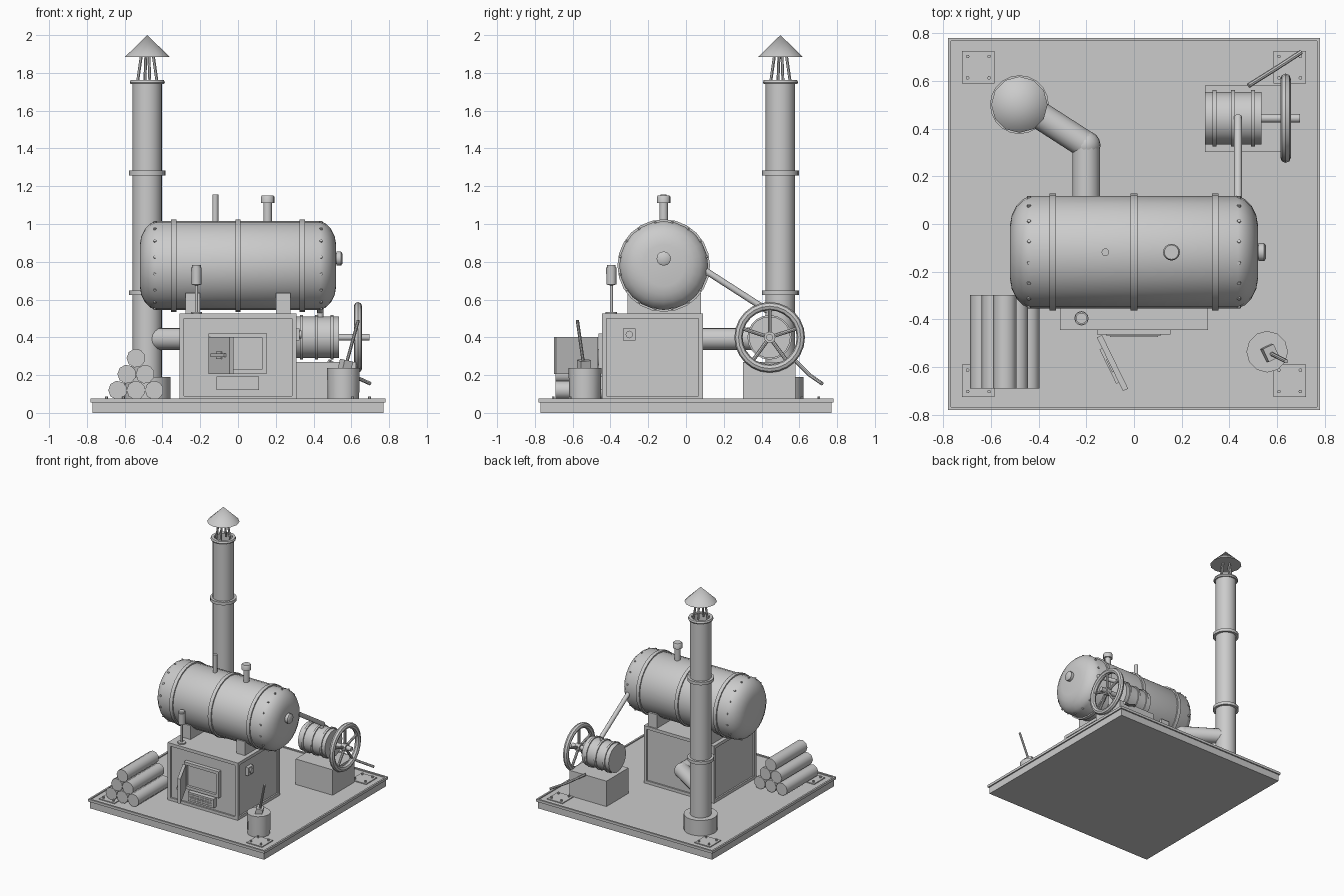
import bpy, bmesh, math
from mathutils import Vector, Matrix

if "Cube" in bpy.data.objects:
    bpy.data.objects.remove(bpy.data.objects["Cube"])

grey = bpy.data.materials.new("plain grey")
grey.diffuse_color = (0.6, 0.6, 0.6, 1)
grey.use_nodes = True
grey.node_tree.nodes["Principled BSDF"].inputs["Base Color"].default_value = grey.diffuse_color


def finish(name, bm):
    bmesh.ops.recalc_face_normals(bm, faces=bm.faces)
    me = bpy.data.meshes.new(name)
    bm.to_mesh(me)
    bm.free()
    me.materials.append(grey)
    ob = bpy.data.objects.new(name, me)
    bpy.context.collection.objects.link(ob)
    return ob


def box(name, x, y, z, inset=None):
    """Box from ranges; inset = (test on normal, border, depth)."""
    bm = bmesh.new()
    size = Vector((x[1] - x[0], y[1] - y[0], z[1] - z[0]))
    mid = Vector((sum(x) / 2, sum(y) / 2, sum(z) / 2))
    bmesh.ops.create_cube(bm, size=1, matrix=Matrix.Translation(mid) @ Matrix.Diagonal((*size, 1)))
    if inset:
        bm.normal_update()
        for f in [f for f in bm.faces if inset[0](f.normal)]:
            n = f.normal.copy()
            bmesh.ops.inset_individual(bm, faces=[f], thickness=inset[1])
            ret = bmesh.ops.extrude_discrete_faces(bm, faces=[f])
            bmesh.ops.translate(bm, verts=ret["faces"][0].verts, vec=-n * inset[2])
    return finish(name, bm)


def lathe(name, profile, origin, axis=(0, 0, 1), segs=16):
    """Spin (distance along axis, radius) points around the axis."""
    bm = bmesh.new()
    m = Matrix.Translation(origin) @ Vector(axis).to_track_quat('Z', 'Y').to_matrix().to_4x4()
    rings = []
    for h, r in profile:
        if r == 0:
            rings.append([bm.verts.new(m @ Vector((0, 0, h)))] * segs)
        else:
            rings.append([bm.verts.new(m @ Vector((r * math.cos(a), r * math.sin(a), h)))
                          for a in (math.tau * i / segs for i in range(segs))])
    for a, b in zip(rings, rings[1:]):
        for i in range(segs):
            j = (i + 1) % segs
            quad = list(dict.fromkeys((a[i], a[j], b[j], b[i])))
            if len(quad) > 2:
                bm.faces.new(quad)
    return finish(name, bm)


def rod(name, p, q, r, segs=12, r2=None):
    p, q = Vector(p), Vector(q)
    L = (q - p).length
    return lathe(name, [(0, 0), (0, r), (L, r if r2 is None else r2), (L, 0)], p, q - p, segs)


def band(name, centre, axis, r_in, r_out, w, segs=24):
    return lathe(name, [(-w, r_in), (-w, r_out), (w, r_out), (w, r_in)], centre, axis, segs)


X, Y, Z = (1, 0, 0), (0, 1, 0), (0, 0, 1)

# Base platform with raised rim and bolted corner plates
box("platform", (-.77, .77), (-.77, .77), (0, .058))
box("platform_rim", (-.78, .78), (-.78, .78), (.055, .075), (lambda n: n.z > .9, .02, .008))
for sx in (-1, 1):
    for sy in (-1, 1):
        cx, cy = sx * .652, sy * .657
        box("corner_plate", (cx - .068, cx + .068), (cy - .068, cy + .068), (.06, .074))
        for bx in (-.045, .045):
            for by in (-.045, .045):
                rod("plate_bolt", (cx + bx, cy + by, .07), (cx + bx, cy + by, .088), .008, 6)

# Firebox with recessed panels, saddles under the boiler
box("firebox", (-.31, .31), (-.445, .09), (.065, .525), (lambda n: abs(n.z) < .1, .035, .012))
for s in (-1, 1):
    box("saddle", (s * .24 - .038, s * .24 + .038), (-.31, .08), (.52, .635))

# Fire door frame, open door with latch, ash vent
box("door_frame", (-.155, .153), (-.463, -.43), (.208, .42), (lambda n: n.y < -.9, .033, .02))
door = box("fire_door", (0, .25), (-.012, .012), (-.098, .098))
latch = box("door_latch", (.05, .21), (-.024, -.01), (-.009, .009))
boss = box("latch_plate", (.10, .16), (-.018, -.01), (-.02, .02))
for ob in (door, latch, boss):
    ob.location = (-.145, -.47, .305)
    ob.rotation_euler.z = math.radians(-64)
box("vent_plate", (-.115, .112), (-.47, -.43), (.12, .192))
for z in (.143, .170):
    box("vent_slot", (-.10, .10), (-.474, -.465), (z - .009, z + .009),
        (lambda n: n.y < -.9, .003, .006))

# Pressure gauge on the side of the firebox
box("gauge_plate", (.29, .325), (-.333, -.268), (.383, .447))
rod("gauge_dial", (.32, -.30, .415), (.335, -.30, .415), .02, 12)

# Whistle on the firebox ledge
lathe("whistle", [(0, 0), (0, .03), (.015, .03), (.015, .008), (.155, .008), (.16, .026), (.25, .028),
                  (.25, .023), (.262, .023), (.262, 0)], (-.22, -.395, .52), Z, 12)

# Boiler barrel with domed ends, bands, rivets and end knob
half = [(.52, 0), (.52, .11), (.512, .155), (.492, .195), (.465, .222), (.436, .235)]
lathe("boiler", [(-h, r) for h, r in half] + half[::-1], (0, -.118, .78), X, 24)
for x in (-.34, 0, .34):
    band("boiler_band", (x, -.118, .78), X, .23, .245, .014)
for s in (-1, 1):
    for i in range(16):
        a = math.tau * (i + .5) / 16
        d = Vector((0, math.cos(a), math.sin(a)))
        c = Vector((s * .44, -.118, .78))
        rod("boiler_rivet", c + d * .225, c + d * .239, .008, 6)
lathe("end_knob", [(0, .03), (.012, .03), (.012, .038), (.035, .038), (.042, .028), (.042, 0)],
      (.51, -.118, .817), X, 12)

# Valve pipes on top of the boiler
rod("vent_pipe", (-.12, -.118, .98), (-.12, -.118, 1.155), .016)
lathe("safety_valve", [(0, .023), (.13, .023), (.13, .035), (.165, .035), (.172, .03), (.172, 0)],
      (.157, -.118, .98), Z, 16)

# Chimney: foot, hollow stack, collars, rain cap on struts
stack = (-.48, .50, 0)
rod("chimney_foot", (-.48, .50, .065), (-.48, .50, .19), .123, 20)
lathe("chimney_stack", [(.1, .078), (1.755, .078), (1.755, .066), (1.3, .066), (1.3, 0)], stack, Z, 20)
for z in (.635, 1.27):
    band("chimney_collar", (-.48, .50, z), Z, .07, .097, .012, 20)
lathe("chimney_lip", [(1.74, .075), (1.74, .088), (1.75, .093), (1.762, .088), (1.762, .066)], stack, Z, 20)
for i in range(4):
    a = math.tau * i / 4 + .25
    d = Vector((math.cos(a), math.sin(a), 0))
    rod("cap_strut", Vector((-.48, .50, 1.74)) + d * .055, Vector((-.48, .50, 1.91)) + d * .03, .008, 6)
lathe("rain_cap", [(1.885, 0), (1.885, .118), (2.0, 0)], stack, Z, 12)

# Flue from firebox to chimney with a rounded elbow
rod("flue_straight", (-.2, .05, .392), (-.2, .33, .392), .058, 16)
rod("flue_angled", (-.2, .33, .392), (-.48, .51, .392), .058, 16)
bm = bmesh.new()
bmesh.ops.create_uvsphere(bm, u_segments=16, v_segments=10, radius=.06,
                          matrix=Matrix.Translation((-.2, .33, .392)))
finish("flue_elbow", bm)

# Engine block, banded cylinder, shaft and steam pipe
box("engine_block", (.297, .625), (.302, .58), (.065, .27))
rod("engine_cylinder", (.297, .443, .4), (.535, .443, .4), .11, 20)
for x in (.337, .415, .498):
    band("cylinder_band", (x, .443, .4), X, .10, .118, .008, 20)
rod("drive_shaft", (.53, .443, .4), (.695, .443, .4), .018, 12)
rod("steam_pipe", (.436, .03, .80), (.436, .45, .53), .017, 12)
rod("steam_pipe_foot", (.436, .437, .545), (.436, .437, .49), .016, 12)

# Flywheel with five spokes
hub = Vector((.635, .443, .4))
lathe("flywheel_rim", [(.022 * math.sin(math.tau * i / 8), .165 + .022 * math.cos(math.tau * i / 8))
                       for i in range(9)], hub, X, 24)
rod("flywheel_hub", hub - Vector((.02, 0, 0)), hub + Vector((.02, 0, 0)), .03, 12)
for i in range(5):
    a = math.tau * i / 5
    rod("flywheel_spoke", hub, hub + Vector((0, math.sin(a), math.cos(a))) * .16, .010, 8)

# Bent poker leaning on the engine block
rod("poker", (.48, .58, .275), (.60, .655, .20), .01, 8)
rod("poker_tip", (.60, .655, .20), (.70, .72, .155), .01, 8)

# Log pile
for row, n in enumerate((3, 2, 1)):
    for i in range(n):
        x, z = -.54 + (i - (n - 1) / 2) * .097, .12 + row * .085
        rod("log", (x, -.69, z), (x, -.297, z), .05, 9)

# Coal bucket with shovel
rod("bucket", (.558, -.535, .07), (.558, -.535, .237), .083, 12, .087)
rod("shovel_handle", (.568, -.54, .24), (.637, -.575, .49), .009, 8)
blade = box("shovel_blade", (-.025, .025), (-.03, .03), (-.05, .045))
blade.location = (.565, -.54, .235)
blade.rotation_euler = (.1, .2, .45)

# Smooth rounded parts, keep edges crisp
bpy.ops.object.select_all(action='SELECT')
bpy.context.view_layer.objects.active = bpy.data.objects["boiler"]
bpy.ops.object.shade_smooth_by_angle(angle=math.radians(42))
